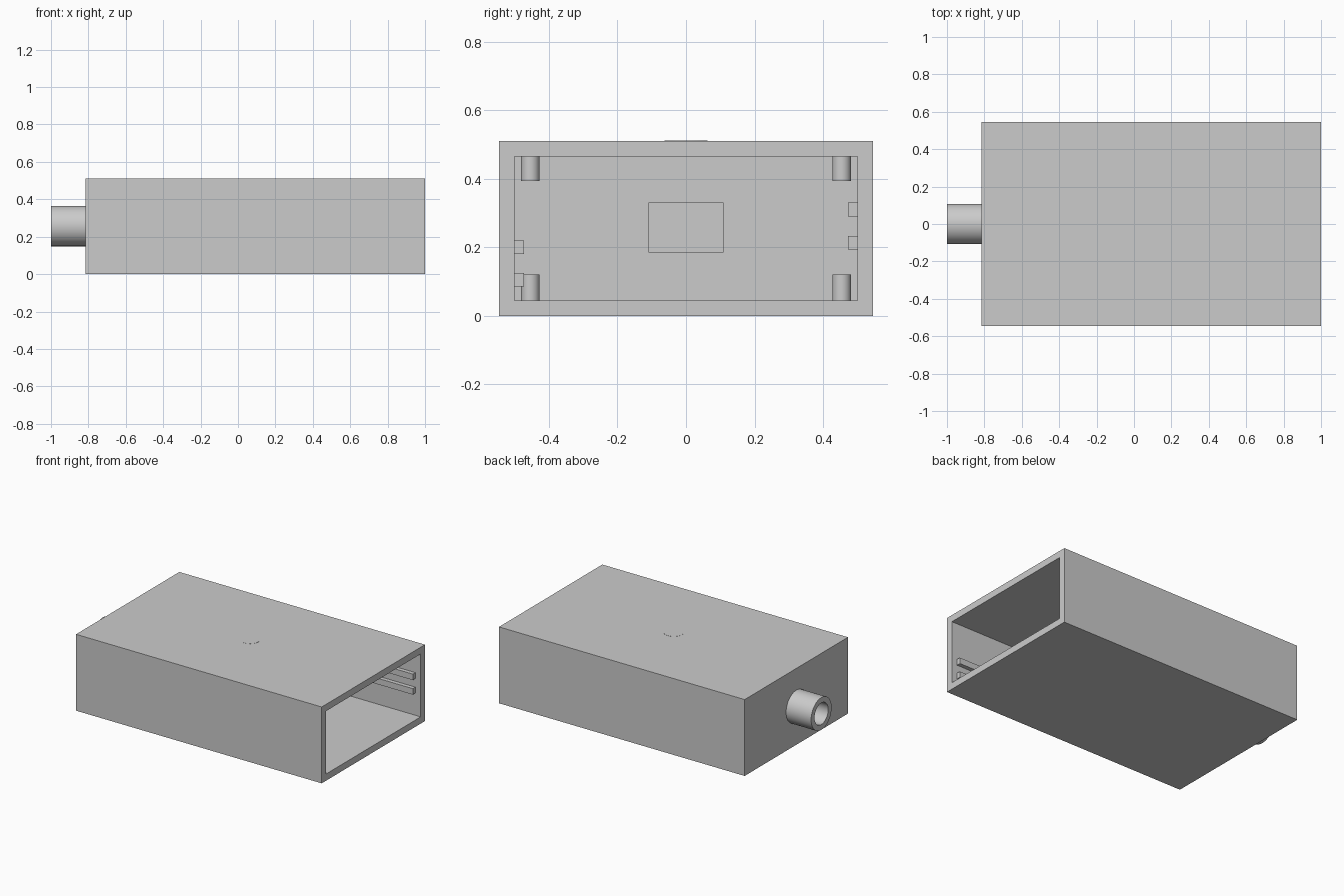
import bpy, bmesh, math
from mathutils import Matrix, Vector

old = bpy.data.objects.get("Cube")
if old:
    bpy.data.objects.remove(old)

grey = bpy.data.materials.new("light_grey")
grey.use_nodes = True
colour = (0.6, 0.6, 0.6, 1)
grey.diffuse_color = colour
grey.node_tree.nodes["Principled BSDF"].inputs["Base Color"].default_value = colour

BACK, FRONT = -0.815, 1.0
HALF_Y, HEIGHT, WALL = 0.545, 0.51, 0.045
INNER_BACK = BACK + WALL
INNER_Y = HALF_Y - WALL
PIPE_Z = 0.257


def finish(name, bm, smooth=False):
    bmesh.ops.recalc_face_normals(bm, faces=bm.faces)
    mesh = bpy.data.meshes.new(name)
    bm.to_mesh(mesh)
    bm.free()
    mesh.materials.append(grey)
    ob = bpy.data.objects.new(name, mesh)
    bpy.context.collection.objects.link(ob)
    if smooth:
        bpy.ops.object.select_all(action='DESELECT')
        ob.select_set(True)
        bpy.context.view_layer.objects.active = ob
        bpy.ops.object.shade_smooth_by_angle(angle=math.radians(35))
    return ob


def box_mesh(low, high):
    low, high = Vector(low), Vector(high)
    bm = bmesh.new()
    bmesh.ops.create_cube(bm, size=1, matrix=Matrix.Translation((low + high) / 2)
                          @ Matrix.Diagonal((high - low).to_4d()))
    return bm


def cylinder(name, x, y, low, high, radius, sides=32):
    bm = bmesh.new()
    bmesh.ops.create_cone(bm, cap_ends=True, segments=sides, radius1=radius,
                          radius2=radius, depth=high - low,
                          matrix=Matrix.Translation((x, y, (low + high) / 2)))
    return finish(name, bm, True)


# Case: a box hollowed out from its open end
bm = box_mesh((BACK, -HALF_Y, 0), (FRONT, HALF_Y, HEIGHT))
bm.normal_update()
mouth = max(bm.faces, key=lambda f: f.calc_center_median().x)
bmesh.ops.inset_region(bm, faces=[mouth], thickness=WALL, use_even_offset=True)
cavity = bmesh.ops.extrude_face_region(bm, geom=[mouth])
verts = [g for g in cavity["geom"] if isinstance(g, bmesh.types.BMVert)]
bmesh.ops.translate(bm, verts=verts, vec=(INNER_BACK - FRONT, 0, 0))
if mouth.is_valid:
    bmesh.ops.delete(bm, geom=[mouth], context='FACES_ONLY')
finish("case", bm)

# Cable pipe: a hollow tube on the closed end
bm = bmesh.new()
outer, bore, end = 0.108, 0.072, -1.0
profile = [(BACK, outer), (end, outer), (end, bore), (BACK, bore)]
points = [bm.verts.new((x, 0, PIPE_Z + r)) for x, r in profile]
edges = [bm.edges.new(pair) for pair in zip(points, points[1:])]
bmesh.ops.spin(bm, geom=points + edges, cent=(0, 0, PIPE_Z), axis=(1, 0, 0),
               angle=math.tau, steps=48)
bmesh.ops.remove_doubles(bm, verts=bm.verts, dist=0.0001)
finish("cable_pipe", bm, True)

# Connector block on the inside of the closed end
finish("connector_block", box_mesh((INNER_BACK - 0.01, -0.11, 0.185),
                                   (INNER_BACK + 0.08, 0.11, 0.33)))

# Round button lying flush in the lid
cylinder("lid_button", 0.09, 0, HEIGHT - 0.004, HEIGHT + 0.001, 0.063, 48)

# Guide rails, a pair on each side wall
for side, label, heights in ((1, "left", (0.193, 0.29)), (-1, "right", (0.085, 0.18))):
    for number, z in enumerate(heights, 1):
        ys = sorted((side * 0.473, side * (INNER_Y + 0.005)))
        finish(f"{label}_rail_{number}", box_mesh((INNER_BACK, ys[0], z),
                                                  (0.96, ys[1], z + 0.04)))

# Short pegs on the floor and ceiling near the side walls
for x, place in ((0.4, "front"), (-0.6, "rear")):
    for side, label in ((1, "left"), (-1, "right")):
        y = side * 0.454
        cylinder(f"{place}_{label}_floor_peg", x, y, WALL - 0.005, 0.12, 0.027)
        cylinder(f"{place}_{label}_ceiling_peg", x, y, 0.393, HEIGHT - WALL + 0.005, 0.027)
